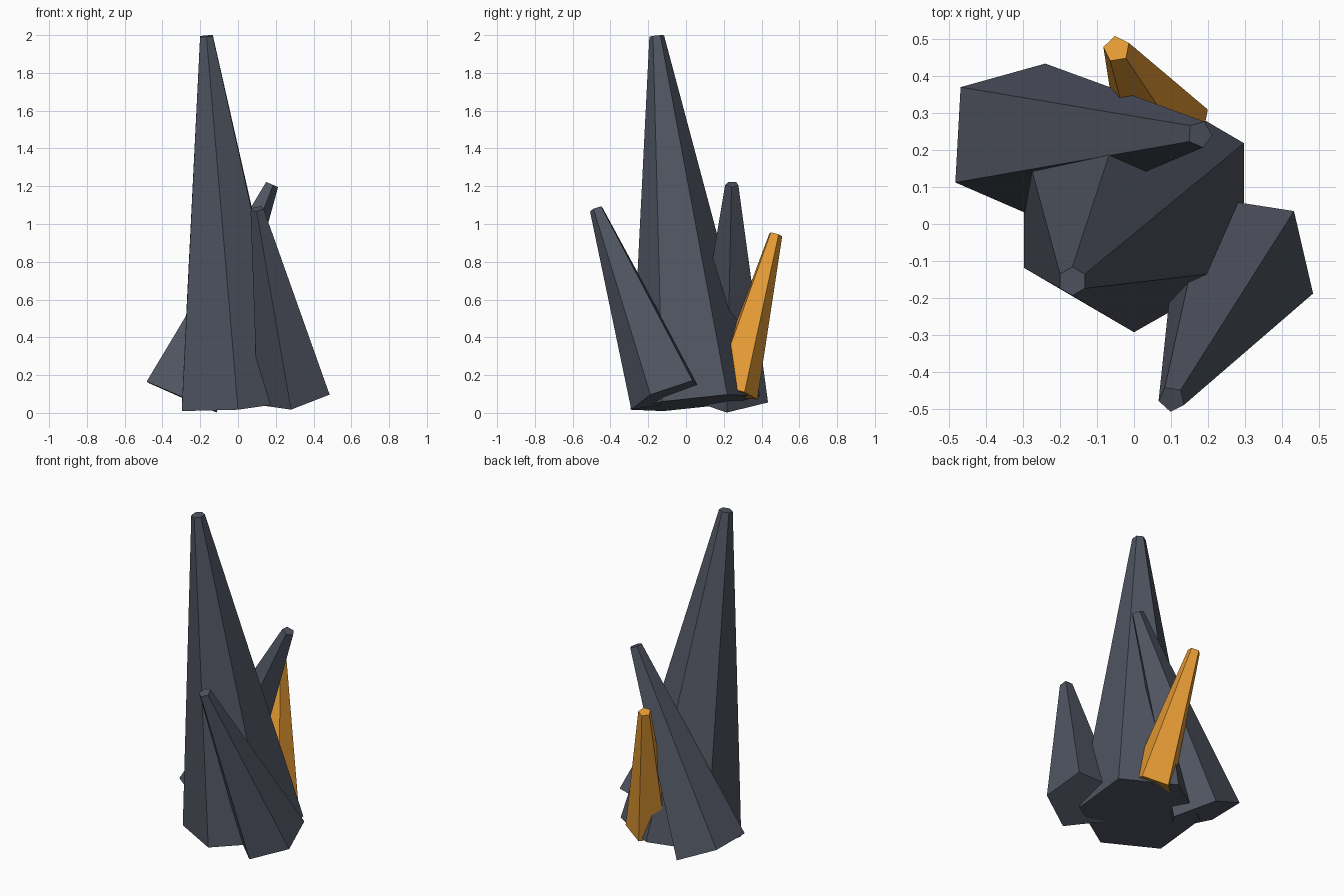
import bpy
import bmesh
from math import cos, sin, tau
from mathutils import Vector

cube = bpy.data.objects.get("Cube")
if cube:
    bpy.data.objects.remove(cube, do_unlink=True)


def make_material(name, color):
    mat = bpy.data.materials.new(name)
    mat.use_nodes = True
    mat.diffuse_color = (*color, 1)
    mat.node_tree.nodes["Principled BSDF"].inputs["Base Color"].default_value = (*color, 1)
    return mat


slate = make_material("slate_grey", (0.08, 0.09, 0.12))
amber = make_material("amber_orange", (0.79, 0.33, 0.035))


def spike(name, sides, base, tip, base_radius, tip_radius, corner, mat):
    """Tapered prism from base to tip, with one base corner towards a point."""
    base, tip, corner = Vector(base), Vector(tip), Vector(corner)
    axis = (tip - base).normalized()
    u = corner - base
    u = (u - axis * u.dot(axis)).normalized()
    v = axis.cross(u)
    bm = bmesh.new()

    def ring(centre, radius):
        angles = [tau * i / sides for i in range(sides)]
        return [bm.verts.new(centre + radius * (u * cos(a) + v * sin(a))) for a in angles]

    low, high = ring(base, base_radius), ring(tip, tip_radius)
    bm.faces.new(low[::-1])
    bm.faces.new(high)
    for i in range(sides):
        j = (i + 1) % sides
        bm.faces.new((low[i], low[j], high[j], high[i]))
    mesh = bpy.data.meshes.new(name)
    bm.to_mesh(mesh)
    bm.free()
    mesh.materials.append(mat)
    obj = bpy.data.objects.new(name, mesh)
    bpy.context.collection.objects.link(obj)
    return obj


# Tall central crystal
spike("main_crystal", 6, (0, 0.05, 0.053), (-0.167, -0.155, 1.995),
      0.345, 0.039, (0, -0.29, 0.018), slate)
# Crystal leaning out at the front
spike("front_crystal", 5, (0.3, -0.1, 0.093), (0.102, -0.474, 1.08),
      0.205, 0.037, (0.485, -0.19, 0.1), slate)
# Crystal leaning across the back
spike("back_crystal", 5, (-0.314, 0.23, 0.09), (0.178, 0.243, 1.21),
      0.22, 0.037, (-0.465, 0.37, 0.165), slate)
# Small orange crystal
spike("orange_crystal", 5, (0.08, 0.25, 0.108), (-0.047, 0.474, 0.945),
      0.134, 0.037, (0.2, 0.31, 0.11), amber)
